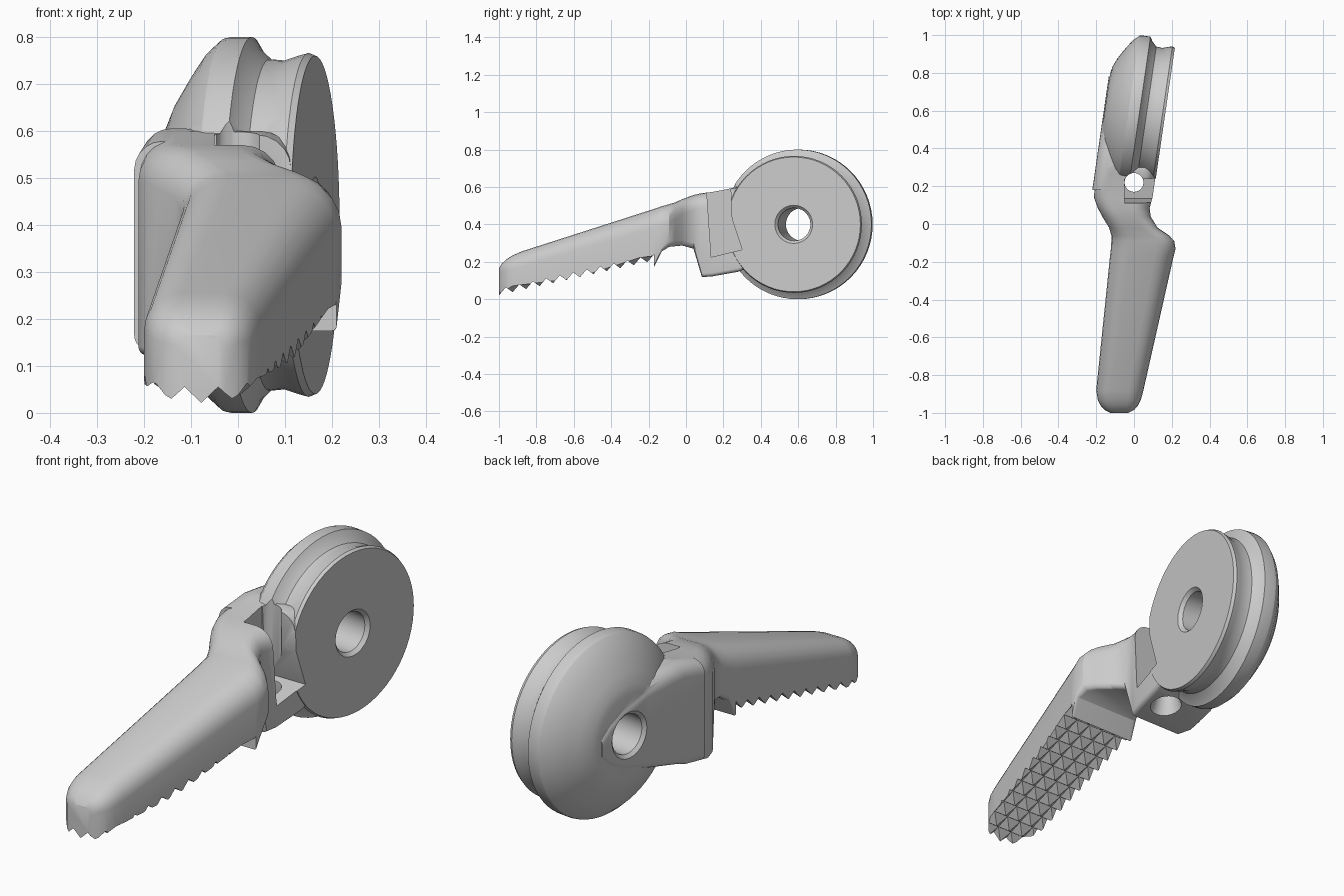
import bpy, bmesh
from math import sin, cos, pi, radians
from mathutils import Vector

if "Cube" in bpy.data.objects:
    bpy.data.objects.remove(bpy.data.objects["Cube"])

TILT = radians(8.3)
CENTRE = Vector((0, 0.6, 0.4))
AXIS = Vector((cos(TILT), -sin(TILT), 0))
SIDE = Vector((sin(TILT), cos(TILT), 0))


def finish(name, bm):
    bmesh.ops.recalc_face_normals(bm, faces=bm.faces)
    me = bpy.data.meshes.new(name)
    bm.to_mesh(me)
    bm.free()
    ob = bpy.data.objects.new(name, me)
    bpy.context.collection.objects.link(ob)
    return ob


def loft(name, rings):
    bm = bmesh.new()
    vs = [[bm.verts.new(p) for p in ring] for ring in rings]
    n = len(vs[0])
    for a, b in zip(vs, vs[1:]):
        for i in range(n):
            j = (i + 1) % n
            bm.faces.new((a[i], a[j], b[j], b[i]))
    bm.faces.new(vs[0])
    bm.faces.new(vs[-1])
    return finish(name, bm)


def section(y, x0, x1, z0, z1, rt, rb):
    """Rounded rectangle across y, with top and bottom corner radii."""
    lim = min(x1 - x0, z1 - z0) * 0.48
    rt, rb = min(rt, lim), min(rb, lim)
    pts = []
    corners = ((x1 - rt, z1 - rt, rt), (x0 + rt, z1 - rt, rt),
               (x0 + rb, z0 + rb, rb), (x1 - rb, z0 + rb, rb))
    for q, (cx, cz, r) in enumerate(corners):
        for k in range(6):
            a = (q + k / 5) * pi / 2
            pts.append((cx + r * cos(a), y, cz + r * sin(a)))
    return pts


def revolve(name, profile, n=64):
    """Revolve (along axis, radius) pairs about the tilted wheel axis."""
    return loft(name, [[CENTRE + AXIS * u + SIDE * (r * cos(2 * pi * i / n))
                        + Vector((0, 0, r * sin(2 * pi * i / n)))
                        for i in range(n)] for u, r in profile])


def combine(body, other, op):
    m = body.modifiers.new(op, 'BOOLEAN')
    m.operation, m.object, m.solver = op, other, 'EXACT'
    bpy.context.view_layer.objects.active = body
    bpy.ops.object.modifier_apply(modifier=m.name)
    bpy.data.objects.remove(other, do_unlink=True)


# jaw, neck and hinge web
body = loft("clamp_lever", [section(*s) for s in (
    (-1.00, -.125, -.03, 0.00, .165, .03, .01),
    (-.985, -.155, .000, 0.00, .190, .04, .01),
    (-.96, -.178, .022, 0.00, .213, .06, .01),
    (-.93, -.192, .037, 0.01, .233, .07, .01),
    (-.88, -.200, .050, 0.02, .255, .08, .01),
    (-.17, -.127, .210, .175, .483, .10, .01),
    (-.13, -.122, .220, .255, .497, .10, .02),
    (-.09, -.120, .213, .28, .508, .10, .03),
    (-.06, -.120, .185, .283, .517, .09, .03),
    (-.02, -.132, .125, .287, .535, .08, .03),
    (.04, -.168, .088, .270, .557, .08, .03),
    (.085, -.192, .083, .118, .567, .08, .02),
    (.14, -.212, .098, .122, .573, .08, .02),
    (.28, -.203, .118, .147, .600, .07, .02),
    (.34, -.190, .125, .170, .590, .07, .02))])

# grooved wheel with domed back
wheel = revolve("wheel", (
    (-.153, .18), (-.146, .215), (-.125, .265), (-.092, .32), (-.058, .37),
    (-.028, .397), (-.015, .4), (.03, .4), (.045, .375), (.068, .353),
    (.10, .35), (.13, .36), (.152, .366), (.166, .36)))

# flat arm running over the back of the wheel
arm = loft("arm", [section(y, -.160 + (y - .6) * .145, x1, z0, z1, .06, .03)
                   for y, x1, z0, z1 in (
    (.18, -.06, .135, .578), (.30, -.05, .155, .605), (.40, -.03, .18, .60),
    (.52, .0, .21, .59), (.66, .0, .25, .55), (.73, .0, .29, .51),
    (.78, .0, .34, .46))])
combine(body, wheel, 'UNION')
combine(body, arm, 'UNION')

# cable pocket and vertical cable hole
pocket = loft("pocket_cutter", [[(x, y, z) for y, z in
              ((.135, .225), (.30, .265), (.245, .43), (.235, .68), (.105, .66))]
              for x in (-.05, .3)])
combine(body, pocket, 'DIFFERENCE')
cable = loft("cable_cutter", [[(r * cos(i * pi / 12), .22 + r * sin(i * pi / 12), z)
             for i in range(24)] for z, r in ((.0, .075), (.13, .07), (.19, .05), (.75, .05))])
combine(body, cable, 'DIFFERENCE')

# axle hole, chamfered on both faces
axle = revolve("axle_cutter", ((-.25, .105), (-.16, .105), (-.145, .088),
                               (.15, .088), (.172, .108), (.25, .108)), 24)
combine(body, axle, 'DIFFERENCE')

# pyramid grip teeth under the jaw
bm = bmesh.new()
P, DEPTH, NX, NY = .072, .034, 9, 12


def tooth_point(i, j, drop=0):
    y = -1.035 + j * P
    return bm.verts.new((-.33 + i * P + .12 * (y + 1), y, .062 + (y + .97) * .222 - drop))


grid = [[tooth_point(i, j) for j in range(NY + 1)] for i in range(NX + 1)]
for i in range(NX):
    for j in range(NY):
        tip = tooth_point(i + .5, j + .5, DEPTH)
        ring = (grid[i][j], grid[i + 1][j], grid[i + 1][j + 1], grid[i][j + 1])
        for k in range(4):
            bm.faces.new((ring[k], ring[(k + 1) % 4], tip))
rim = [e for e in bm.edges if e.is_boundary]
low = bmesh.ops.extrude_edge_only(bm, edges=rim)["geom"]
for v in low:
    if isinstance(v, bmesh.types.BMVert):
        v.co.z = -.3
bmesh.ops.holes_fill(bm, edges=[e for e in bm.edges if e.is_boundary], sides=0)
combine(body, finish("teeth_cutter", bm), 'DIFFERENCE')

bpy.ops.object.select_all(action='DESELECT')
body.select_set(True)
bpy.context.view_layer.objects.active = body
bpy.ops.object.shade_smooth_by_angle(angle=radians(28))
